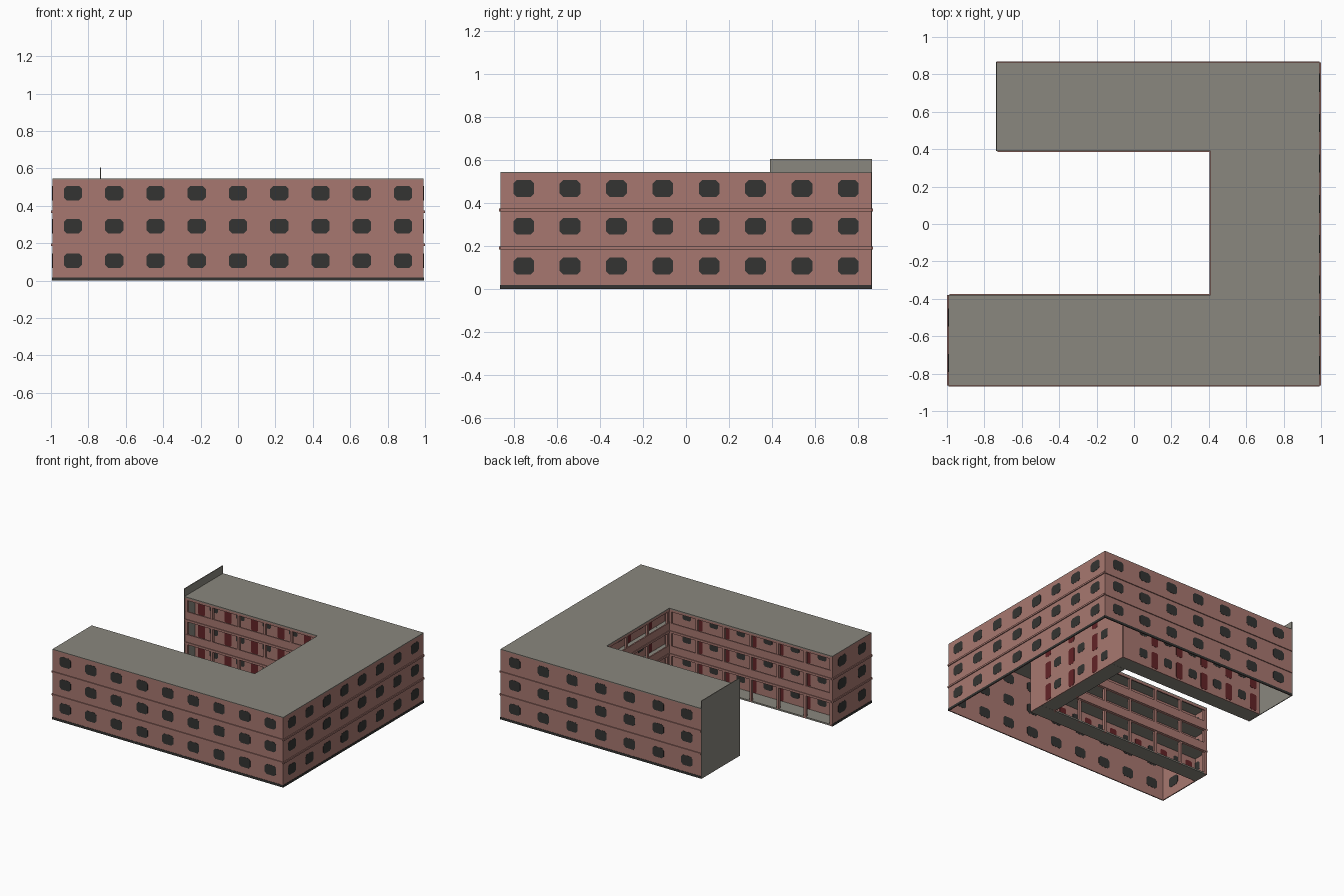
import bpy, bmesh

if "Cube" in bpy.data.objects:
    bpy.data.objects.remove(bpy.data.objects["Cube"])

# ---- colours
def material(name, rgb):
    m = bpy.data.materials.new(name)
    m.diffuse_color = (*rgb, 1)
    m.use_nodes = True
    m.node_tree.nodes["Principled BSDF"].inputs["Base Color"].default_value = m.diffuse_color
    return m

BRICK = material("brick", (0.39, 0.187, 0.162))
GREY = material("roof_grey", (0.254, 0.243, 0.209))
DARK = material("window_dark", (0.034, 0.034, 0.032))
RED = material("door_red", (0.125, 0.017, 0.02))

# ---- main measurements
XW, XE, YS, YN = -0.993, 0.993, -0.863, 0.863    # outer wall planes
XN = -0.735                                      # west end of the north wing
CS, CN, CE = -0.38, 0.39, 0.41                   # courtyard edges
D, T, H = 0.12, 0.006, 0.545                     # gallery depth, wall thickness, height
FLOORS = (0.012, 0.19, 0.367)
WINDOW_Z = (0.107, 0.292, 0.468)


def span(bm, axis, a, c, z):
    """Box: a = range along the axis, c = range across it, z = heights."""
    a, c, z = sorted(a), sorted(c), sorted(z)
    pts = [(p, q) for p, q in ((a[0], c[0]), (a[1], c[0]), (a[1], c[1]), (a[0], c[1]))]
    prism(bm, [(p, q, z[0]) if axis == 'x' else (q, p, z[0]) for p, q in pts],
          (0, 0, z[1] - z[0]))


def prism(bm, outline, push):
    """Extrude a flat outline along a vector."""
    face = bm.faces.new([bm.verts.new(p) for p in outline])
    ext = bmesh.ops.extrude_face_region(bm, geom=[face])
    verts = [g for g in ext["geom"] if isinstance(g, bmesh.types.BMVert)]
    bmesh.ops.translate(bm, verts=verts, vec=push)


def panel(bm, axis, a, c, z, w, h, cut, t=0.009):
    """Plate with clipped corners, visible on both sides of a thin wall."""
    w, h = w / 2, h / 2
    shape = [(-w + cut, -h), (w - cut, -h), (w, -h + cut), (w, h - cut),
             (w - cut, h), (-w + cut, h), (-w, h - cut), (-w, -h + cut)]
    if axis == 'x':
        prism(bm, [(a + p, c - t / 2, z + q) for p, q in shape], (0, t, 0))
    else:
        prism(bm, [(c - t / 2, a + p, z + q) for p, q in shape], (t, 0, 0))


def finish(bm, name, mat):
    bmesh.ops.recalc_face_normals(bm, faces=bm.faces[:])
    me = bpy.data.meshes.new(name)
    bm.to_mesh(me)
    bm.free()
    me.materials.append(mat)
    ob = bpy.data.objects.new(name, me)
    bpy.context.scene.collection.objects.link(ob)


# ---- outer walls with ledges, dark base and window grid
# axis, start, end, wall plane, outward sign, window columns
outer = [('x', XW, XE, YS, -1, 9), ('y', YS, YN, XE, 1, 8),
         ('x', XN, XE, YN, 1, 7), ('y', YS, CS, XW, -1, 2)]
walls, ledges, base, windows = (bmesh.new() for _ in range(4))
for axis, a0, a1, c, s, n in outer:
    span(walls, axis, (a0, a1), (c - s * T, c), (0, H - 0.004))
    span(base, axis, (a0, a1), (c - s * T, c + s * 0.002), (0, 0.018))
    for z in (0.185, 0.362):
        span(ledges, axis, (a0, a1), (c, c + s * 0.007), (z, z + 0.013))
    step = (a1 - a0) / n
    for i in range(n):
        for z in WINDOW_Z:
            panel(windows, axis, a0 + step * (i + 0.5), c - s * T / 2, z, 0.097, 0.078, 0.016)
finish(walls, "outer_walls", BRICK)
finish(ledges, "string_courses", BRICK)
finish(base, "base_band", DARK)
finish(windows, "outer_windows", DARK)

# ---- flat roof following the U plan
roof = bmesh.new()
prism(roof, [(XW, YS, H - 0.008), (XE, YS, H - 0.008), (XE, YN, H - 0.008), (XN, YN, H - 0.008),
             (XN, CN, H - 0.008), (CE, CN, H - 0.008), (CE, CS, H - 0.008), (XW, CS, H - 0.008)],
      (0, 0, 0.008))
finish(roof, "flat_roof", GREY)

# ---- plain end wall rising above the north wing
end = bmesh.new()
span(end, 'y', (CN, YN + 0.002), (XN - 0.004, XN + 0.002), (0, 0.605))
finish(end, "north_end_wall", GREY)

# ---- courtyard galleries
# axis, open edge start, end, edge plane, sign into building, bays, slab and wall end
runs = [('x', XW + T, CE, CS, -1, 6, CE + D), ('x', XN + T, CE, CN, 1, 5, CE + D),
        ('y', CS, CN, CE, 1, 3, CN)]
slabs, inner, rails, posts, doors, panes = (bmesh.new() for _ in range(6))
for axis, a0, a1, c, s, n, far in runs:
    back = c + s * D
    w0, w1 = (a0, far) if axis == 'x' else (CS - D, CN + D)
    span(inner, axis, (w0, w1), (back, back + s * T), (0, H - 0.006))
    for z in FLOORS:
        span(slabs, axis, (a0, far), (c + s * 0.001, back), (z - 0.012, z))
    # balustrades on the upper floors, a ledge below each, lintel under the roof
    for z in FLOORS[1:]:
        span(rails, axis, (a0, a1), (c, c + s * 0.01), (z - 0.014, z + 0.065))
        span(rails, axis, (a0, a1), (c - s * 0.005, c), (z - 0.006, z + 0.006))
    span(rails, axis, (a0, a1), (c, c + s * 0.01), (H - 0.025, H - 0.006))
    step = (a1 - a0) / n
    for i in range(n + 1):
        p = min(max(a0 + step * i, a0 + 0.01), a1 - 0.01)
        span(posts, axis, (p - 0.01, p + 0.01), (c + s * 0.001, c + s * 0.02), (0, H - 0.006))
    # one door and one window per bay on every floor
    for i in range(n):
        mid = a0 + step * (i + 0.5)
        for z in FLOORS:
            panel(doors, axis, mid - 0.055, back + s * T / 2, z + 0.066, 0.06, 0.13, 0.01)
            panel(panes, axis, mid + 0.05, back + s * T / 2, z + 0.088, 0.075, 0.07, 0.012)
finish(slabs, "gallery_floors", GREY)
finish(inner, "gallery_walls", BRICK)
finish(rails, "gallery_balustrades", BRICK)
finish(posts, "gallery_posts", BRICK)
finish(doors, "gallery_doors", RED)
finish(panes, "gallery_windows", DARK)
